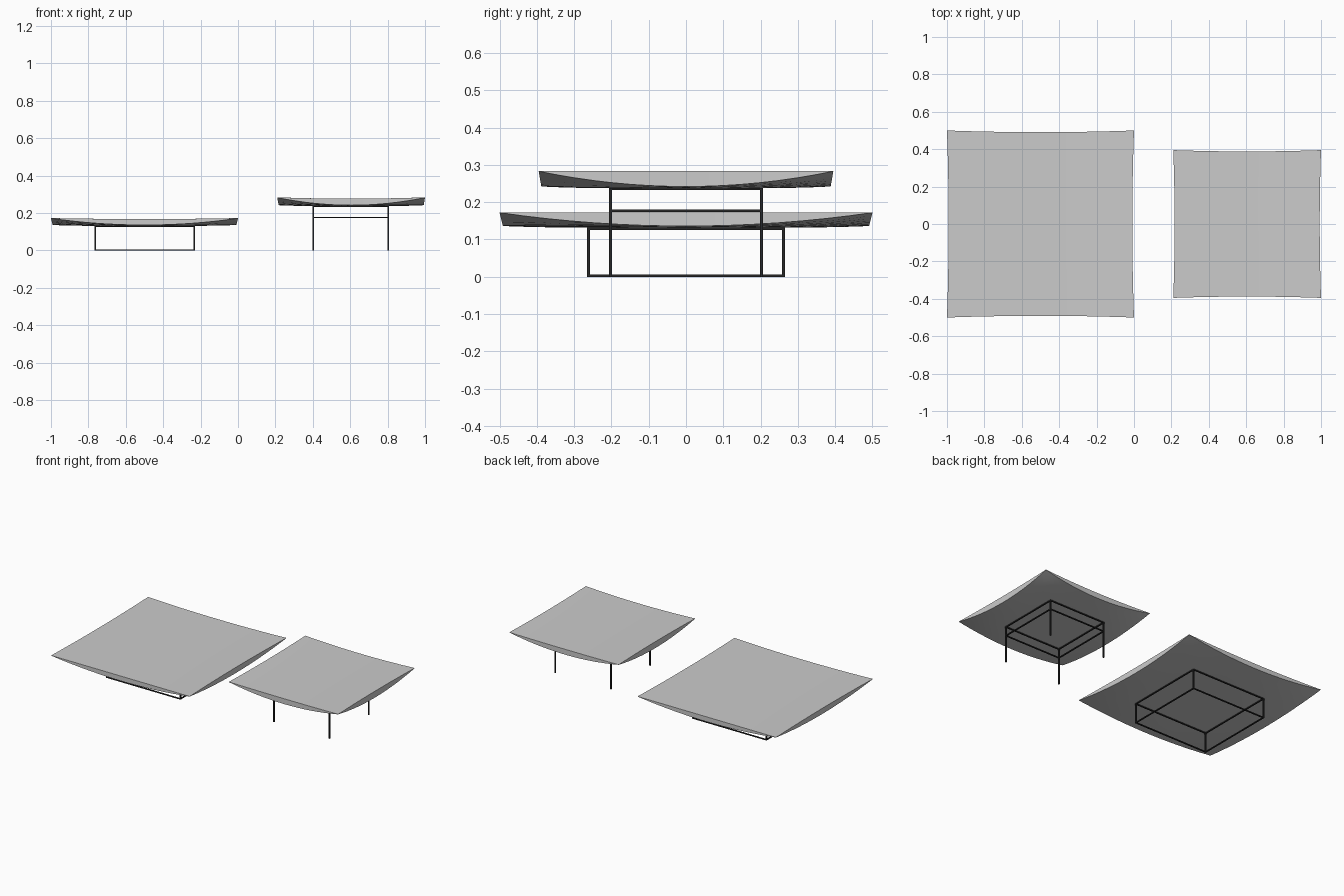
import bpy, bmesh

if "Cube" in bpy.data.objects:
    bpy.data.objects.remove(bpy.data.objects["Cube"])

black = bpy.data.materials.new("black_metal")
black.diffuse_color = (0.02, 0.02, 0.02, 1)
black.use_nodes = True
black.node_tree.nodes["Principled BSDF"].inputs["Base Color"].default_value = black.diffuse_color


def make_top(name, cx, half, z_bottom, z_rim, z_top, dip, n=16):
    """Slab with a shallow trough on top and an underside that sweeps up to thin corners."""
    bm = bmesh.new()
    grids = {"top": [], "under": []}
    for i in range(n + 1):
        u = -1 + 2 * i / n
        rows = {"top": [], "under": []}
        for j in range(n + 1):
            v = -1 + 2 * j / n
            # edges bow inwards slightly between the corners
            x = cx + half * u * (1 - 0.018 * (1 - v * v))
            y = half * v * (1 - 0.018 * (1 - u * u))
            zt = z_top - dip * (1 - u * u)
            a, b = u * u, v * v
            zb = z_bottom + (z_rim - z_bottom) * max(a, b) ** 2
            zb += (z_top - 0.001 - z_rim) * a * b
            rows["top"].append(bm.verts.new((x, y, zt)))
            rows["under"].append(bm.verts.new((x, y, min(zb, zt - 0.001))))
        for k in grids:
            grids[k].append(rows[k])
    t, b = grids["top"], grids["under"]
    for i in range(n):
        for j in range(n):
            bm.faces.new((t[i][j], t[i + 1][j], t[i + 1][j + 1], t[i][j + 1]))
            bm.faces.new((b[i][j], b[i][j + 1], b[i + 1][j + 1], b[i + 1][j]))
    # side walls around the rim
    ring = ([(i, 0) for i in range(n)] + [(n, j) for j in range(n)]
            + [(i, n) for i in range(n, 0, -1)] + [(0, j) for j in range(n, 0, -1)])
    for (i, j), (k, l) in zip(ring, ring[1:] + ring[:1]):
        bm.faces.new((t[i][j], b[i][j], b[k][l], t[k][l]))
    bmesh.ops.recalc_face_normals(bm, faces=bm.faces)
    mesh = bpy.data.meshes.new(name)
    bm.to_mesh(mesh)
    bm.free()
    obj = bpy.data.objects.new(name, mesh)
    bpy.context.collection.objects.link(obj)
    bpy.context.view_layer.objects.active = obj
    obj.select_set(True)
    bpy.ops.object.shade_smooth_by_angle(angle=0.5)
    obj.select_set(False)


def bar(name, lo, hi):
    """Square metal bar between two corners of its bounding box."""
    bpy.ops.mesh.primitive_cube_add(size=1, location=[(a + b) / 2 for a, b in zip(lo, hi)])
    obj = bpy.context.object
    obj.name = name
    obj.scale = [b - a for a, b in zip(lo, hi)]
    obj.data.materials.append(black)
    obj.select_set(False)


def make_frame(name, cx, hx, hy, height, ring_levels, w=0.008, h=0.006):
    """Four legs joined by rectangular rings; hx and hy are outer half sizes."""
    for sx in (-1, 1):
        for sy in (-1, 1):
            x, y = cx + sx * (hx - w / 2), sy * (hy - w / 2)
            bar(name + "_leg", (x - w / 2, y - w / 2, 0), (x + w / 2, y + w / 2, height))
    for z in ring_levels:
        for s in (-1, 1):
            y, x = s * (hy - w / 2), cx + s * (hx - w / 2)
            bar(name + "_long_rail", (cx - hx + w, y - w / 2, z), (cx + hx - w, y + w / 2, z + h))
            bar(name + "_side_rail", (x - w / 2, -hy + w, z), (x + w / 2, hy - w, z + h))


# Low wide table
make_top("low_table_top", -0.5, 0.5, 0.131, 0.136, 0.173, 0.005)
make_frame("low_table", -0.4985, 0.269, 0.265, 0.132, (0.0, 0.126))

# Taller small table
make_top("tall_table_top", 0.605, 0.395, 0.237, 0.242, 0.284, 0.007)
make_frame("tall_table", 0.602, 0.205, 0.206, 0.238, (0.174, 0.232))
